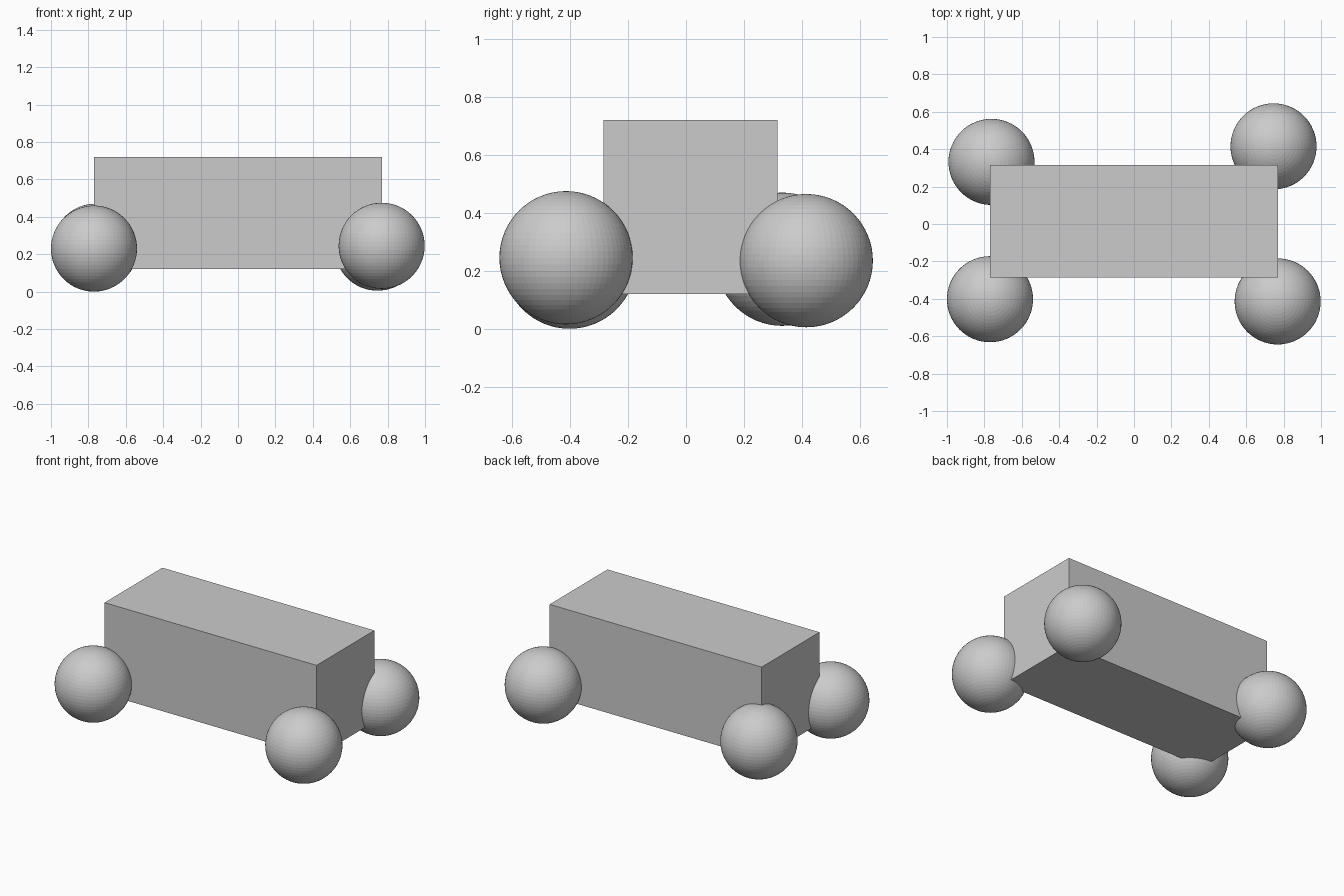
import bpy

if "Cube" in bpy.data.objects:
    bpy.data.objects.remove(bpy.data.objects["Cube"])

RADIUS = 0.23

# Box body
bpy.ops.mesh.primitive_cube_add(size=1, location=(0, 0.015, 0.42))
body = bpy.context.object
body.name = "body"
body.scale = (1.54, 0.6, 0.6)
bpy.ops.object.transform_apply(location=False, rotation=False, scale=True)

# Ball wheels, each placed slightly unevenly
wheels = {
    "front_left_wheel": (-0.77, -0.402, 0.23),
    "front_right_wheel": (0.768, -0.414, 0.245),
    "back_left_wheel": (-0.762, 0.332, 0.24),
    "back_right_wheel": (0.746, 0.415, 0.235),
}
for name, pos in wheels.items():
    bpy.ops.mesh.primitive_uv_sphere_add(segments=64, ring_count=32,
                                         radius=RADIUS, location=pos)
    bpy.context.object.name = name
